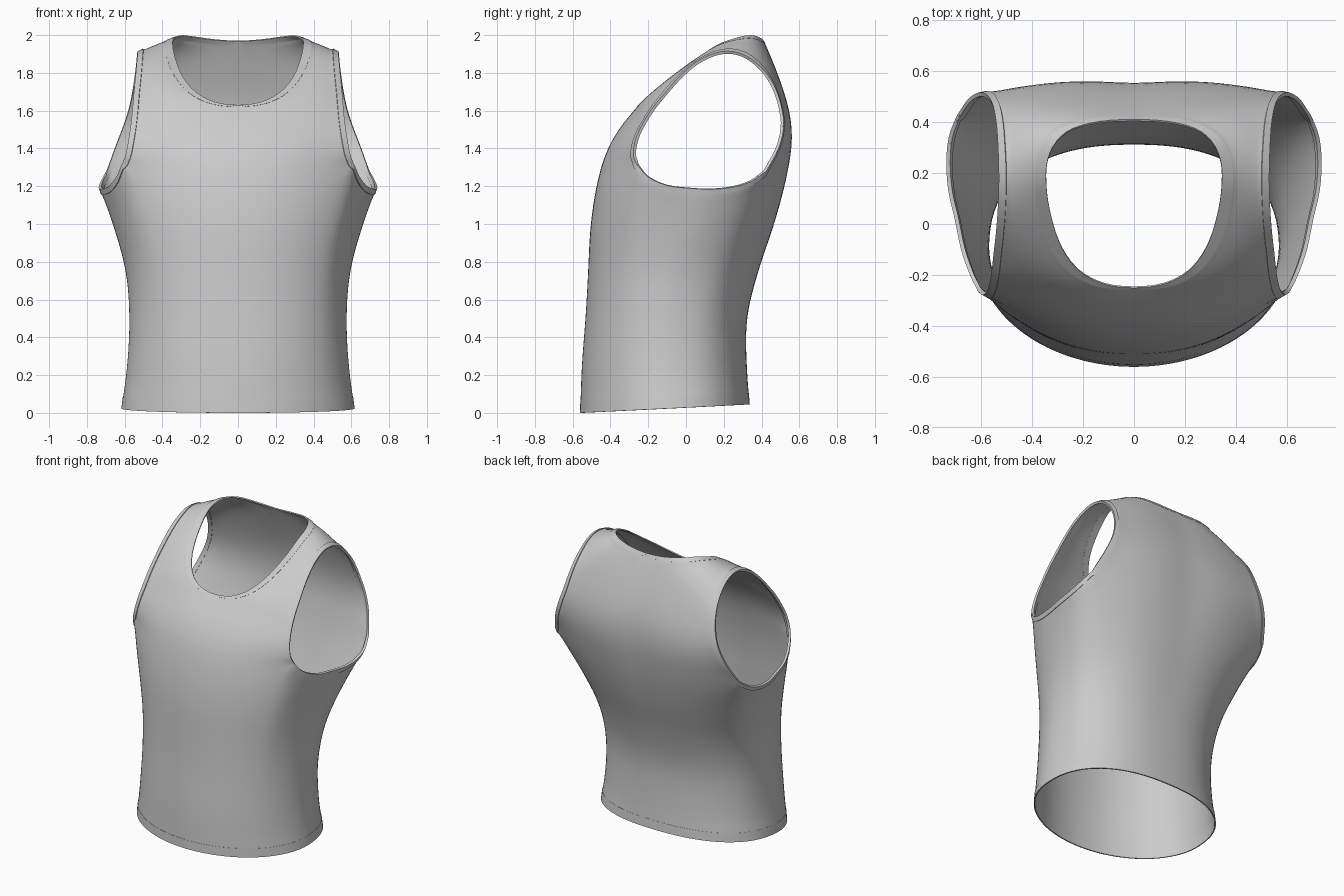
import bpy, bmesh, math
from mathutils import Vector

if "Cube" in bpy.data.objects:
    bpy.data.objects.remove(bpy.data.objects["Cube"])

SUB, NU, NV = 3, 16, 30   # spline steps per key, cells across a row, cells up the body


def spline(keys, t):
    """Catmull-Rom value at key position t."""
    keys = [Vector(k) for k in keys]
    i = min(int(t), len(keys) - 2)
    f = t - i
    b, c = keys[i], keys[i + 1]
    a = keys[i - 1] if i else 2 * b - c
    d = keys[i + 2] if i + 2 < len(keys) else 2 * c - b
    return 0.5 * (2 * b + (c - a) * f + (2 * a - 5 * b + 4 * c - d) * f * f
                  + (3 * b - a - 3 * c + d) * f ** 3)


def dense(keys):
    return [spline(keys, i / SUB) for i in range((len(keys) - 1) * SUB + 1)]


# Torso sections every 0.25 in z: half width, side y, front y, back y
SECTIONS = [(.62, -.10, -.56, .34), (.588, -.10, -.552, .322), (.576, -.08, -.532, .322),
            (.595, -.02, -.517, .382), (.664, .10, -.502, .465), (.747, .24, -.457, .527),
            (.76, .25, -.36, .555)]

# Inner edge: centre front, neckline, centre back
FRONT = [(0, -.462, 1.25), (0, -.433, 1.36), (0, -.363, 1.50), (0, -.25, 1.63)]
NECKLINE = [(0, -.25, 1.63), (.12, -.235, 1.645), (.22, -.18, 1.695), (.29, -.08, 1.775),
            (.33, .05, 1.87), (.345, .16, 1.945), (.34, .25, 1.98), (.305, .325, 1.998),
            (.24, .375, 1.993), (.13, .403, 1.978), (0, .41, 1.97)]
BACK = [(0, .41, 1.97), (0, .50, 1.75), (0, .547, 1.58), (0, .552, 1.42), (0, .527, 1.26)]
# Outer edge: armhole from front corner over the shoulder to back corner
OUTER = [(.61, -.26, 1.32), (.592, -.275, 1.37), (.577, -.262, 1.45),
         (.565, -.225, 1.53), (.557, -.175, 1.61), (.55, -.11, 1.69), (.542, -.04, 1.77),
         (.535, .05, 1.85), (.53, .15, 1.90), (.53, .24, 1.91), (.533, .32, 1.885),
         (.538, .385, 1.835), (.547, .44, 1.77), (.56, .48, 1.69),
         (.58, .505, 1.60), (.61, .512, 1.51), (.652, .485, 1.40), (.695, .42, 1.28)]
# Outward bulge of each row (y, z)
BULGE = [(-.054, 0), (-.044, 0), (-.038, 0), (-.033, 0), (-.027, .003), (-.021, .006),
         (-.012, .008), (-.006, .008), (0, .008), (.003, .008), (.006, .008), (.01, .008),
         (.016, .008), (.022, .005), (.022, 0), (.026, 0), (.04, 0), (.05, 0)]
# Underarm edge from front corner to back corner
UNDERARM = [OUTER[0], (.64, -.20, 1.25), (.675, -.10, 1.205), (.70, .02, 1.19),
            (.725, .13, 1.185), (.733, .24, 1.195), (.724, .34, 1.225), OUTER[-1]]
NECK_A, NECK_B = 3 * SUB, 13 * SUB
ARM, NECK, HEM = 1, 2, 3


def flip(p):
    return (-p[0], p[1], p[2])


def inner_edge():
    """Centre lines and neckline, with the neckline smooth across the centre."""
    ring = dense([flip(NECKLINE[1])] + NECKLINE + [flip(NECKLINE[-2])])[SUB:-SUB]
    return dense(FRONT)[:-1] + ring + dense(BACK)[1:]


def stops(length, n, first, last):
    """n+1 fractions with fixed-width first and last cells."""
    a, b = first / length, 1 - last / length
    return [0] + [a + (b - a) * i / (n - 2) for i in range(n - 1)] + [1]


def section(z, back):
    """Half width, side y, signed depth and squareness of the front or back half."""
    w, yc, yf, yb = spline(SECTIONS, z / .25)
    return (w, yc, yb - yc, .85 - .04 * z) if back else (w, yc, yf - yc, 1 - .16 * z)


def on_section(z, a):
    c = math.cos(a)
    w, yc, d, p = section(z, c < 0)
    return Vector((w * max(math.sin(a), 0) ** p, yc + d * abs(c) ** p, z))


def angle_of(pt):
    back = pt.y > section(pt.z, False)[1]
    w, yc, d, p = section(pt.z, back)
    k = ((pt.y - yc) / d) ** (1 / p)
    return math.atan2((max(pt.x, 0) / w) ** (1 / p), -k if back else k)


def column(top):
    """Points from the hem up to a given point on the chest line."""
    a = angle_of(top)
    gap = top - on_section(top.z, a)
    z0 = .045 * (on_section(0, a).y + .56) / .9
    pts = []
    for v in stops(top.z - z0, NV, .06, .03):
        pts.append(on_section(z0 + (top.z - z0) * v, a) + gap * v ** 3)
    return pts


# Chest, straps and upper back: rows from inner edge to armhole
upper = []
for p, q, b in zip(inner_edge(), dense(OUTER), dense(BULGE)):
    push = Vector((0, b[0], b[1]))
    upper.append([p.lerp(q, u) + push * 4 * u * (1 - u)
                  for u in stops((q - p).length, NU, .045, .03)])

# Lower body: columns hanging from the chest line and underarm
top_line = upper[0] + dense(UNDERARM)[1:-1] + upper[-1][::-1]
lower = [column(t) for t in top_line]
arm_cols = range(NU - 1, len(lower) - NU)
# Round the trim where it turns under the arm
last = len(lower) - 1
for beside, corner in ((NU - 1, NU), (last - NU + 1, last - NU)):
    mid = (lower[beside][NV] + lower[corner][NV - 1]) / 2
    lower[beside][NV - 1] = mid + (mid - lower[corner][NV]) * .15

bm = bmesh.new()


def add_grid(grid, side, tag):
    vs = [[bm.verts.new((v.x * side, v.y, v.z)) for v in row] for row in grid]
    for i in range(len(vs) - 1):
        for j in range(len(vs[0]) - 1):
            f = bm.faces.new((vs[i][j], vs[i + 1][j], vs[i + 1][j + 1], vs[i][j + 1]))
            f.material_index = tag(i, j)


def upper_tag(i, j):
    if j == NU - 1:
        return ARM
    return NECK if j == 0 and NECK_A <= i < NECK_B else 0


def lower_tag(i, j):
    if j == 0:
        return HEM
    return ARM if j == NV - 1 and i in arm_cols else 0


for side in (1, -1):
    add_grid(upper, side, upper_tag)
    add_grid(lower, side, lower_tag)
bmesh.ops.remove_doubles(bm, verts=bm.verts[:], dist=.0004)
bmesh.ops.recalc_face_normals(bm, faces=bm.faces[:])
front = min(bm.faces, key=lambda f: f.calc_center_median().y)
if front.normal.y > 0:
    bmesh.ops.reverse_faces(bm, faces=bm.faces[:])

# Relax the cloth between the trims
free = [v for v in bm.verts if not v.is_boundary and all(f.material_index == 0 for f in v.link_faces)]
for _ in range(10):
    bmesh.ops.smooth_vert(bm, verts=free, factor=.5, use_axis_x=True, use_axis_y=True, use_axis_z=True)


def make_part(name, tag, thickness, offset):
    part = bm.copy()
    if tag:
        drop = [f for f in part.faces if f.material_index != tag]
        bmesh.ops.delete(part, geom=drop, context='FACES')
    for f in part.faces:
        f.material_index = 0
    me = bpy.data.meshes.new(name)
    part.to_mesh(me)
    part.free()
    ob = bpy.data.objects.new(name, me)
    bpy.context.collection.objects.link(ob)
    m = ob.modifiers.new("cloth", 'SOLIDIFY')
    m.thickness, m.offset = thickness, offset
    bpy.ops.object.select_all(action='DESELECT')
    ob.select_set(True)
    bpy.context.view_layer.objects.active = ob
    bpy.ops.object.modifier_apply(modifier=m.name)
    bpy.ops.object.shade_smooth_by_angle(angle=math.radians(50))


make_part("tank_top_body", 0, .006, -1)
make_part("armhole_trims", ARM, .016, -.4)
make_part("neck_trim", NECK, .008, -.7)
make_part("bottom_hem", HEM, .008, -.7)
bm.free()
